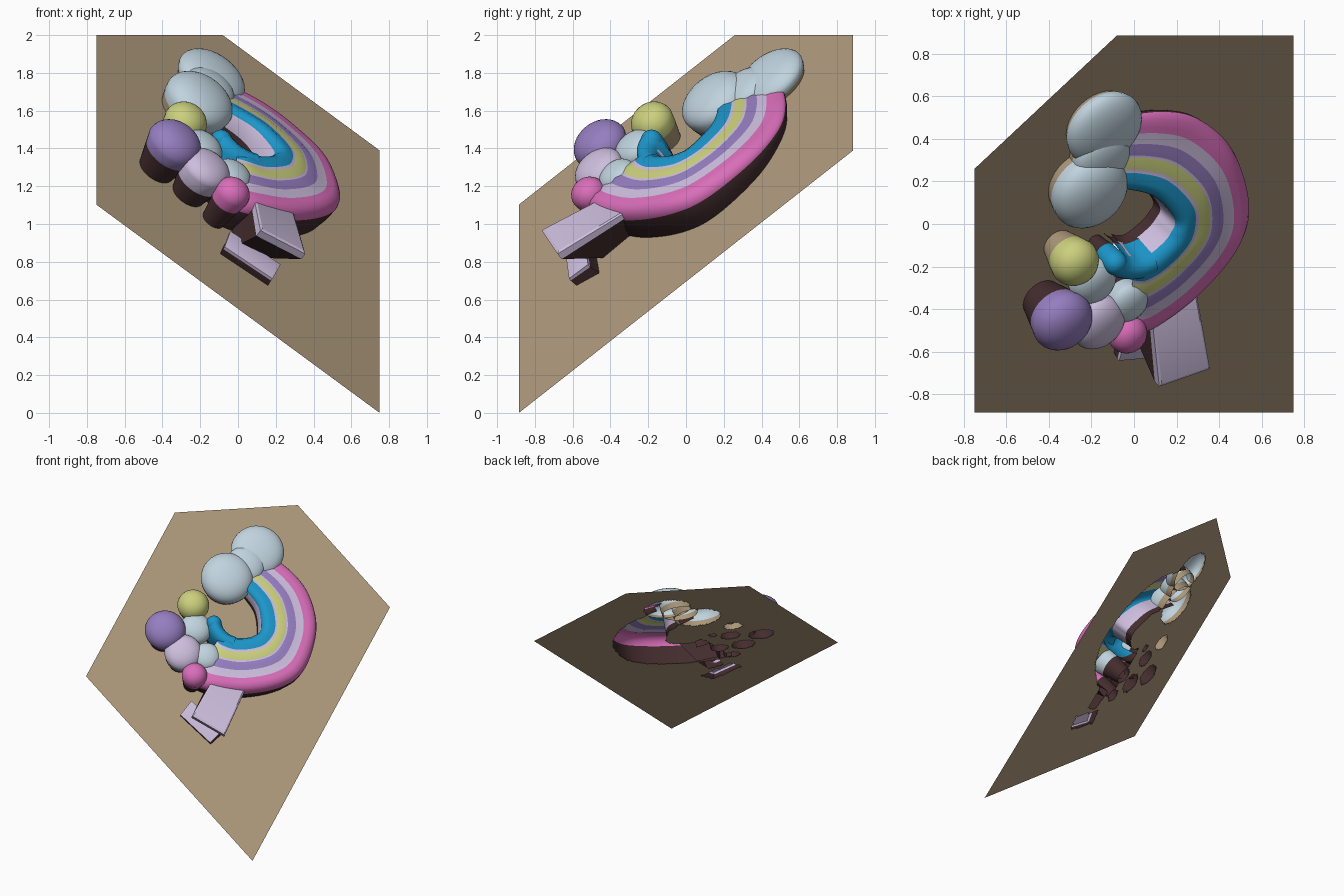
import bpy, bmesh, math
from mathutils import Vector

if "Cube" in bpy.data.objects:
    bpy.data.objects.remove(bpy.data.objects["Cube"])

# Palette (linear values from sRGB)
def lin(c):
    c /= 255
    return c / 12.92 if c <= 0.04045 else ((c + 0.055) / 1.055) ** 2.4

RGB = {"tan": (172, 152, 122), "dark brown": (68, 44, 46), "cloud white": (192, 211, 222),
       "pink": (218, 110, 186), "purple": (150, 126, 192), "yellow green": (203, 208, 125),
       "blue": (28, 150, 202), "lilac": (205, 190, 222)}
MATS = {}
for name, rgb in RGB.items():
    MATS[name] = bpy.data.materials.new(name)
    MATS[name].diffuse_color = (*[lin(c) for c in rgb], 1)

# Tilted backing plane: z = Z0 + SX*x + SY*y, with local axes U, V and normal N
Z0, SX, SY = 1.246, -0.735, 0.785
N = Vector((-SX, -SY, 1)).normalized()
U = Vector((SY, -SX, 0)).normalized()
V = N.cross(U)

def world(u, v, h):
    return Vector((0, 0, Z0)) + U * u + V * v + N * h

def make(name, verts, faces, colours, angle=50):
    me = bpy.data.meshes.new(name)
    me.from_pydata([tuple(v) for v in verts], [], faces)
    names = list(dict.fromkeys(colours))
    for n in names:
        me.materials.append(MATS[n])
    for p, c in zip(me.polygons, colours):
        p.material_index = names.index(c)
    ob = bpy.data.objects.new(name, me)
    bpy.context.collection.objects.link(ob)
    bpy.ops.object.select_all(action='DESELECT')
    ob.select_set(True)
    bpy.context.view_layer.objects.active = ob
    bpy.ops.object.shade_smooth_by_angle(angle=math.radians(angle))
    return ob

footprints = []   # outlines in (u, v) that are open in the backing sheet

# Rounded blob standing on a wall, open underneath
def blob(name, u, v, r, wall, top, colour, side, lip=0.55, foot=0.66):
    n = 32
    rings = [(foot, 0), (foot * .3 + .7, wall * lip), (1.0, wall)]
    for i in range(1, 8):
        a = i / 8 * math.pi / 2
        rings.append((math.cos(a) ** 0.9, wall + (top - wall) * math.sin(a)))
    circle = [(math.cos(2 * math.pi * j / n), math.sin(2 * math.pi * j / n)) for j in range(n)]
    verts, faces, cols = [], [], []
    for k, h in rings:
        verts += [world(u + r * k * c, v + r * k * s, h) for c, s in circle]
    for i in range(len(rings) - 1):
        for j in range(n):
            k = (j + 1) % n
            faces.append((i * n + j, i * n + k, (i + 1) * n + k, (i + 1) * n + j))
            cols.append(side if i == 0 else colour)
    verts.append(world(u, v, top))
    b = (len(rings) - 1) * n
    for j in range(n):
        faces.append((b + j, b + (j + 1) % n, len(verts) - 1))
        cols.append(colour)
    make(name, verts, faces, cols)
    footprints.append([(u + r * foot * c, v + r * foot * s) for c, s in circle])

def spline(pts, t):
    i = min(int(t), len(pts) - 2)
    f = t - i
    p = [Vector(pts[max(0, min(len(pts) - 1, i + k))]) for k in (-1, 0, 1, 2)]
    return 0.5 * (2 * p[1] + (p[2] - p[0]) * f + (2 * p[0] - 5 * p[1] + 4 * p[2] - p[3]) * f * f
                  + (3 * p[1] - p[0] - 3 * p[2] + p[3]) * f ** 3)

# Loft a section (position across, share of height, strip colour) between two rails (u, v, height)
def loft(name, inner, outer, section, steps):
    verts, faces, cols, left, right = [], [], [], [], []
    m = len(section)
    for i in range(steps + 1):
        t = i / steps * (len(outer) - 1)
        a, b = spline(inner, t), spline(outer, t)
        pts = [a.lerp(b, s) for s, k, c in section]
        verts += [world(p.x, p.y, p.z * k) for p, (s, k, c) in zip(pts, section)]
        left.append((pts[0].x, pts[0].y))
        right.append((pts[-1].x, pts[-1].y))
    for i in range(steps):
        for j in range(m - 1):
            faces.append((i * m + j, i * m + j + 1, (i + 1) * m + j + 1, (i + 1) * m + j))
            cols.append(section[j][2])
    make(name, verts, faces, cols)
    return left + right[::-1]

# Rainbow arch
OUTER = [(.26, .63, .06), (.42, .465, .08), (.515, .28, .10), (.53, .02, .15),
         (.42, -.25, .19), (.26, -.37, .215), (0, -.41, .22), (-.25, -.37, .22), (-.36, -.31, .20)]
INNER = [(.03, .48, .12), (.14, .344, .15), (.205, .208, .18), (.203, .026, .215),
         (.14, -.05, .225), (.064, -.077, .23), (-.05, -.075, .23), (-.12, -.04, .23), (-.15, 0, .21)]
SECTION = [(-.19, 0, "dark brown"), (-.18, .25, "lilac"), (-.15, .80, "blue"), (-.09, .95, "blue"),
           (.03, 1.03, "blue"), (.17, .99, "lilac"), (.23, .99, "yellow green"), (.33, 1.03, "yellow green"),
           (.42, 1.0, "lilac"), (.46, 1.0, "purple"), (.56, 1.04, "purple"), (.65, 1.0, "lilac"),
           (.74, 1.03, "lilac"), (.83, 1.0, "pink"), (.93, 1.05, "pink"), (1.05, 1.0, "pink"),
           (1.12, .88, "pink"), (1.14, .72, "dark brown"), (1.12, .35, "dark brown"), (1.07, 0, "")]
footprints.append(loft("rainbow", INNER, OUTER, SECTION, 72))

# Blue band curling up at the lower end
CURL = [(-.06, -.075), (-.115, -.045), (-.155, -.005), (-.18, .04), (-.19, .095)]
DOME = [(0, 0, "dark brown"), (-.05, .3, "blue"), (0, .8, "blue"), (.2, .97, "blue"), (.5, 1.03, "blue"),
        (.8, .97, "blue"), (1, .8, "blue"), (1.05, .3, "dark brown"), (1, 0, "")]
dirs = [(Vector(CURL[min(i + 1, 4)]) - Vector(CURL[max(i - 1, 0)])).normalized() * .056 for i in range(5)]
loft("blue_curl", [(p[0] + d.y, p[1] - d.x, .237) for p, d in zip(CURL, dirs)],
     [(p[0] - d.y, p[1] + d.x, .237) for p, d in zip(CURL, dirs)], DOME, 24)
blob("blue_curl_end", -.19, .095, .058, .18, .243, "blue", "dark brown")

# Clouds at the upper end, with a neck between them
blob("upper_cloud", .205, .675, .198, .05, .13, "cloud white", "tan", foot=.9)
blob("lower_cloud", -.045, .468, .195, .09, .195, "cloud white", "tan", foot=.9)
blob("cloud_neck", .10, .565, .145, .08, .145, "cloud white", "tan", foot=.9)

# Cluster of puffs at the lower end
blob("yellow_puff", -.325, .255, .118, .15, .255, "yellow green", "tan", lip=.65)
blob("purple_puff", -.556, .06, .152, .19, .30, "purple", "dark brown", lip=.7)
blob("white_puff", -.325, .07, .12, .15, .225, "cloud white", "dark brown", lip=.7)
blob("pale_puff", -.27, -.16, .105, .19, .25, "cloud white", "dark brown", lip=.7)
blob("lilac_puff", -.44, -.12, .14, .19, .27, "lilac", "dark brown", lip=.6)
blob("pink_puff", -.375, -.305, .095, .20, .285, "pink", "dark brown", lip=.7)

# Ribbon tails: lilac top on dark sides, open underneath
def tail(name, top, base, share):
    n = len(top)
    c = sum((Vector(p) for p in top), Vector()) / n
    verts = [world(u, v, 0) for u, v in base]
    verts += [world(u, v, h * share) for u, v, h in top]
    verts += [world(u, v, h * .97) for u, v, h in top]
    for p in top:
        q = Vector(p).lerp(c, .08)
        verts.append(world(q.x, q.y, q.z))
    faces, cols = [], []
    for i in range(3):
        for j in range(n):
            k = (j + 1) % n
            faces.append((i * n + j, i * n + k, (i + 1) * n + k, (i + 1) * n + j))
            cols.append("dark brown" if i == 0 else "lilac")
    faces.append(tuple(range(3 * n, 4 * n)))
    cols.append("lilac")
    make(name, verts, faces, cols, 30)
    footprints.append(base)

tail("upper_ribbon_tail",
     [(-.24, -.34, .21), (-.435, -.64, .285), (-.205, -.80, .275), (-.01, -.44, .20)],
     [(-.27, -.34), (-.34, -.50), (-.22, -.58), (-.12, -.40)], .82)
tail("lower_ribbon_tail",
     [(-.40, -.46, .08), (-.49, -.555, .06), (-.29, -.785, .06), (-.19, -.70, .08)],
     [(-.38, -.46), (-.48, -.55), (-.28, -.78), (-.17, -.69)], .7)

# Backing sheet: grid on the tilted plane, trimmed at the top, open under the relief
def inside(u, v, poly):
    hit = False
    for i in range(len(poly)):
        (a, b), (c, d) = poly[i - 1], poly[i]
        if (b > v) != (d > v) and u < (c - a) * (v - b) / (d - b) + a:
            hit = not hit
    return hit

HX, HY, NX, NY = .75, .885, 110, 130
bm = bmesh.new()
grid, covered = [], {}
for j in range(NY + 1):
    for i in range(NX + 1):
        x, y = -HX + 2 * HX * i / NX, -HY + 2 * HY * j / NY
        p = Vector((x, y, Z0 + SX * x + SY * y))
        q = p - Vector((0, 0, Z0))
        vert = bm.verts.new(p)
        grid.append(vert)
        covered[vert] = any(inside(q.dot(U), q.dot(V), f) for f in footprints)
for j in range(NY):
    for i in range(NX):
        k = j * (NX + 1) + i
        quad = [grid[k], grid[k + 1], grid[k + NX + 2], grid[k + NX + 1]]
        if not all(covered[w] for w in quad):
            bm.faces.new(quad)
bmesh.ops.bisect_plane(bm, geom=bm.verts[:] + bm.edges[:] + bm.faces[:], plane_co=(0, 0, 2),
                       plane_no=(0, 0, 1), clear_outer=True)
bmesh.ops.delete(bm, geom=[w for w in bm.verts if not w.link_faces], context='VERTS')
for w in bm.verts:
    w.co.z = max(0, w.co.z)
sheet = make("backing_sheet", [], [], [])
bm.to_mesh(sheet.data)
bm.free()
sheet.data.materials.append(MATS["tan"])

for m in bpy.data.materials:
    if m.users and not m.is_grease_pencil:
        m.use_nodes = True
        m.node_tree.nodes["Principled BSDF"].inputs["Base Color"].default_value = m.diffuse_color
